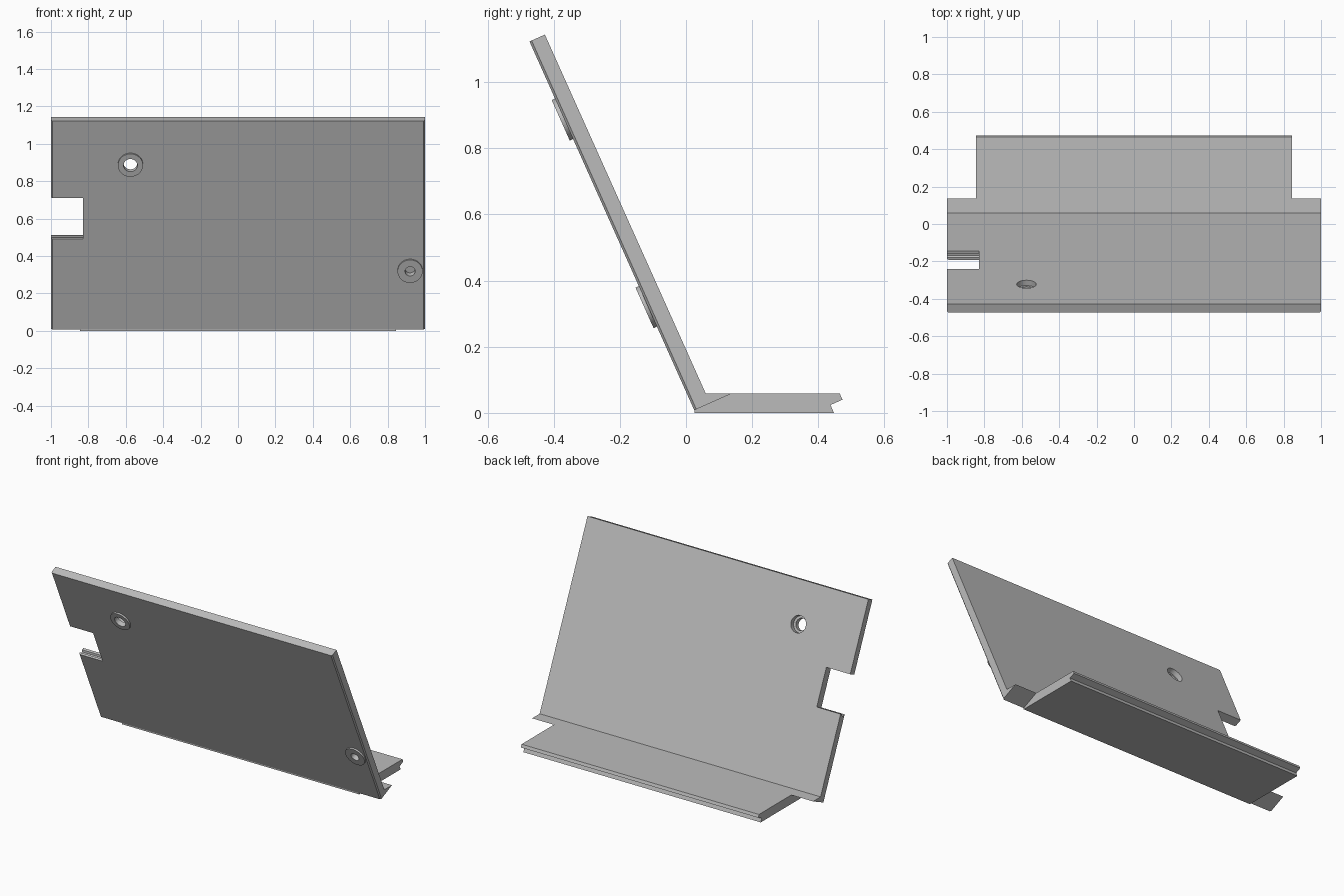
import bpy, bmesh, math
from mathutils import Vector, Matrix

if "Cube" in bpy.data.objects:
    bpy.data.objects.remove(bpy.data.objects["Cube"])

grey = bpy.data.materials.new("plain grey")
grey.use_nodes = True
grey.diffuse_color = (0.5, 0.5, 0.5, 1)
grey.node_tree.nodes["Principled BSDF"].inputs["Base Color"].default_value = (0.5, 0.5, 0.5, 1)

# Slope frame: distance along the leaning panel and depth behind its front face
BASE = Vector((0, 0.025, 0.008))
ALONG = Vector((0, -0.408, 0.913)).normalized()
DEPTH = Vector((0, ALONG.z, -ALONG.y))
LENGTH, THICK = 1.221, 0.051


def on_slope(s, d):
    p = BASE + ALONG * s + DEPTH * d
    return p.y, p.z


def finish(name, bm):
    bmesh.ops.recalc_face_normals(bm, faces=bm.faces)
    mesh = bpy.data.meshes.new(name)
    bm.to_mesh(mesh)
    bm.free()
    mesh.materials.append(grey)
    obj = bpy.data.objects.new(name, mesh)
    bpy.context.collection.objects.link(obj)
    return obj


def extrusion(name, profile, x0, x1, chamfer=0):
    """Side profile stretched along x; the first profile edge may be chamfered at both ends."""
    bm = bmesh.new()
    ends = [[bm.verts.new((x, y, z)) for y, z in profile] for x in (x0, x1)]
    for ring in ends:
        bm.faces.new(ring)
    for i in range(len(profile)):
        j = (i + 1) % len(profile)
        bm.faces.new((ends[0][i], ends[0][j], ends[1][j], ends[1][i]))
    if chamfer:
        edges = [bm.edges.get(ring[:2]) for ring in ends]
        bmesh.ops.bevel(bm, geom=edges, offset=chamfer, segments=1, affect='EDGES')
    return finish(name, bm)


def disc(name, x, s, radius, d0, d1):
    """Cylinder square to the panel, from depth d0 to d1."""
    bm = bmesh.new()
    y, z = on_slope(s, (d0 + d1) / 2)
    turn = DEPTH.to_track_quat('Z', 'Y').to_matrix().to_4x4()
    bmesh.ops.create_cone(bm, cap_ends=True, segments=48, radius1=radius, radius2=radius,
                          depth=d1 - d0, matrix=Matrix.Translation((x, y, z)) @ turn)
    return finish(name, bm)


def cut(target, cutter):
    cutter.hide_render = True
    mod = target.modifiers.new("cut", 'BOOLEAN')
    mod.operation, mod.solver, mod.object = 'DIFFERENCE', 'EXACT', cutter
    bpy.context.view_layer.objects.active = target
    bpy.ops.object.modifier_apply(modifier=mod.name)


# Leaning panel with the full-width wedge at its bottom back edge
panel = extrusion("leaning_panel",
                  [on_slope(0, 0), on_slope(LENGTH, 0), on_slope(LENGTH, THICK),
                   (0.06, 0.058), (0.137, 0.058)], -1, 1, chamfer=0.007)

# Narrower foot with a grooved back edge
extrusion("foot", [(0.025, 0.008), (0.025, 0), (0.447, 0), (0.437, 0.024),
                   (0.473, 0.04), (0.465, 0.058), (0.137, 0.058)], -0.845, 0.845)

# Side notch, its lower edge grooved
LOW, HIGH = 0.53, 0.769
notch = extrusion("notch_cutter",
                  [on_slope(HIGH, -0.1), on_slope(HIGH, 0.15), on_slope(LOW, 0.15),
                   on_slope(LOW, 0.037), on_slope(LOW - 0.012, 0.031),
                   on_slope(LOW - 0.012, 0.02), on_slope(LOW, 0.014),
                   on_slope(LOW, -0.1)], -1.1, -0.83)
cut(panel, notch)

# Raised washers around one stepped through hole and one blind hole
UPPER, LOWER = (-0.575, 0.965), (0.92, 0.344)
upper_ring = disc("upper_washer", *UPPER, 0.067, -0.011, 0)
lower_ring = disc("lower_washer", *LOWER, 0.067, -0.011, 0)
upper_hole = disc("upper_hole_cutter", *UPPER, 0.037, -0.1, 0.15)
upper_bore = disc("upper_bore_cutter", *UPPER, 0.052, 0.02, 0.15)
lower_hole = disc("lower_hole_cutter", *LOWER, 0.027, -0.1, 0.03)
for part, tool in ((panel, upper_hole), (panel, upper_bore), (panel, lower_hole),
                   (upper_ring, upper_hole), (lower_ring, lower_hole)):
    cut(part, tool)

for tool in (notch, upper_hole, upper_bore, lower_hole):
    bpy.data.objects.remove(tool)

# Smooth the round walls, keep the flat edges sharp
bpy.ops.object.select_all(action='DESELECT')
for part in (panel, upper_ring, lower_ring):
    part.select_set(True)
bpy.context.view_layer.objects.active = panel
bpy.ops.object.shade_smooth_by_angle(angle=math.radians(30))
